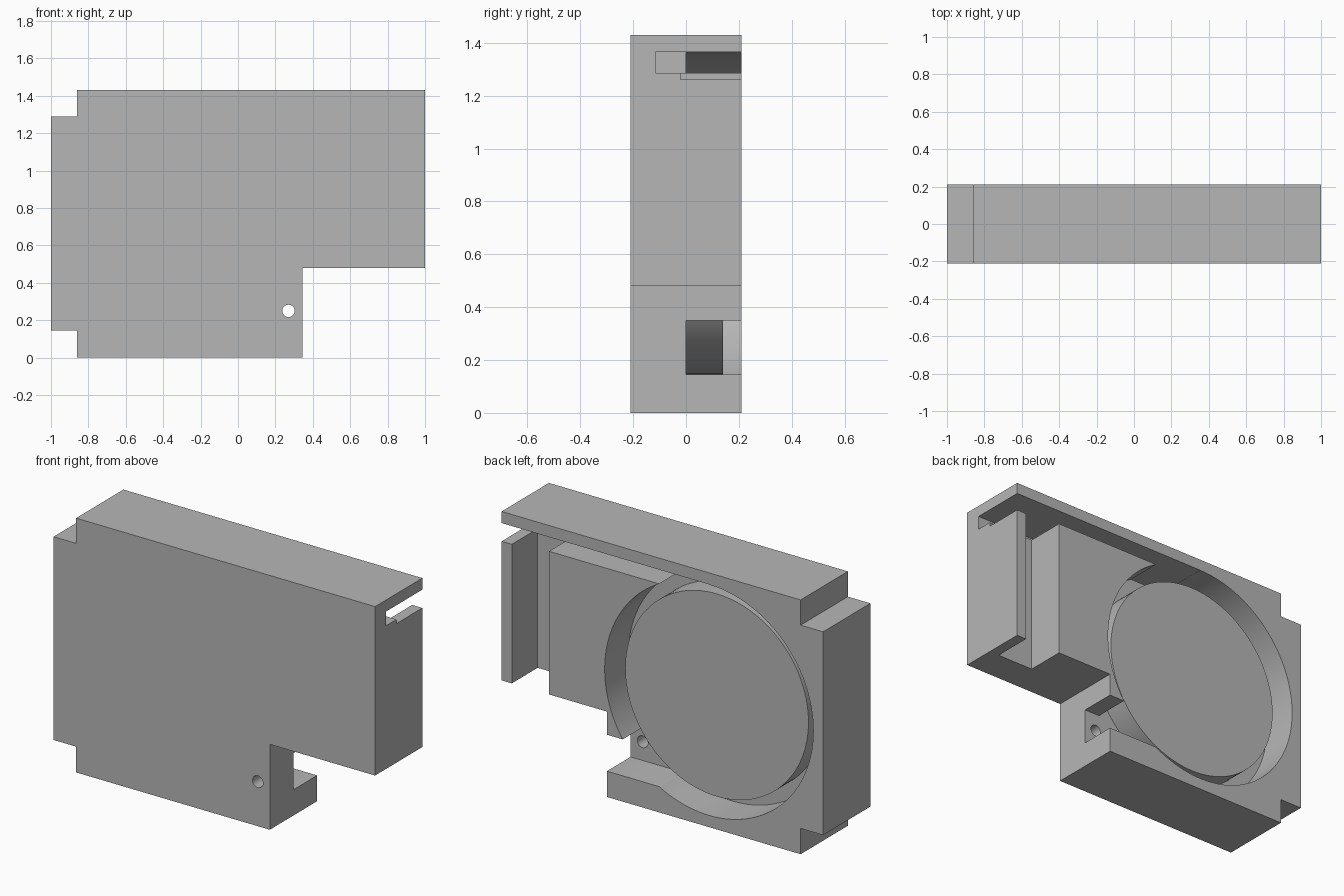
import bpy, bmesh, math
from mathutils import Matrix, Vector

cube = bpy.data.objects.get("Cube")
if cube:
    bpy.data.objects.remove(cube, do_unlink=True)

FRONT, BACK = -0.21, 0.21
CENTRE = (-0.29, 0.715)

grey = bpy.data.materials.new("plain grey")
grey.use_nodes = True
grey.diffuse_color = (0.47, 0.47, 0.47, 1)
grey.node_tree.nodes["Principled BSDF"].inputs["Base Color"].default_value = (0.47, 0.47, 0.47, 1)


def finish(name, bm):
    bmesh.ops.recalc_face_normals(bm, faces=bm.faces)
    mesh = bpy.data.meshes.new(name)
    bm.to_mesh(mesh)
    bm.free()
    mesh.materials.append(grey)
    ob = bpy.data.objects.new(name, mesh)
    bpy.context.collection.objects.link(ob)
    return ob


def plate(name, outline, y0, y1):
    """Outline in x and z, pushed from y0 to y1."""
    bm = bmesh.new()
    face = bm.faces.new([bm.verts.new((x, y0, z)) for x, z in outline])
    new = bmesh.ops.extrude_face_region(bm, geom=[face])["geom"]
    verts = [v for v in new if isinstance(v, bmesh.types.BMVert)]
    bmesh.ops.translate(bm, verts=verts, vec=Vector((0, y1 - y0, 0)))
    return finish(name, bm)


def box(name, x0, x1, y0, y1, z0, z1):
    return plate(name, [(x0, z0), (x1, z0), (x1, z1), (x0, z1)], y0, y1)


def drum(name, centre, radius, y0, y1, sides):
    bm = bmesh.new()
    place = Matrix.Translation((centre[0], (y0 + y1) / 2, centre[1])) @ Matrix.Rotation(math.pi / 2, 4, "X")
    bmesh.ops.create_cone(bm, cap_ends=True, segments=sides, radius1=radius,
                          radius2=radius, depth=y1 - y0, matrix=place)
    return finish(name, bm)


# Stepped block with notched corners
housing = plate("housing", [(-0.86, 0), (0.345, 0), (0.345, 0.48), (1, 0.48), (1, 1.43),
                            (-0.86, 1.43), (-0.86, 1.288), (-1, 1.288), (-1, 0.145), (-0.86, 0.145)],
                FRONT, BACK)

# Recesses opened from the back, and the small through hole
cutters = [
    drum("round_recess_cutter", CENTRE, 0.649, 0, 0.4, 128),
    box("top_slot_cutter", CENTRE[0], 1.2, -0.115, 0.4, 1.285, 1.365),
    box("side_channel_cutter", 0.705, 0.937, -0.02, 0.41, 0.3, 1.32),
    box("side_wall_trim_cutter", 0.92, 1.1, -0.02, 0.42, 1.262, 1.33),
    box("lower_window_cutter", 0, 0.6, 0, 0.43, 0.145, 0.35),
    drum("pin_hole_cutter", (0.27, 0.25), 0.033, -0.4, 0.1, 32),
]
# The trim and window must not reach past their openings
for cutter in cutters:
    mod = housing.modifiers.new(cutter.name, "BOOLEAN")
    mod.operation = "DIFFERENCE"
    mod.solver = "EXACT"
    mod.object = cutter

# Apply the cuts, then drop the cutters
bpy.context.view_layer.update()
graph = bpy.context.evaluated_depsgraph_get()
cut_mesh = bpy.data.meshes.new_from_object(housing.evaluated_get(graph))
housing.modifiers.clear()
housing.data = cut_mesh
for cutter in cutters:
    bpy.data.objects.remove(cutter, do_unlink=True)

# Raised round platform inside the recess
platform = drum("round_platform", CENTRE, 0.57, -0.04, 0.14, 128)

for ob in (housing, platform):
    bpy.ops.object.select_all(action="DESELECT")
    ob.select_set(True)
    bpy.context.view_layer.objects.active = ob
    bpy.ops.object.shade_smooth_by_angle(angle=math.radians(30))
